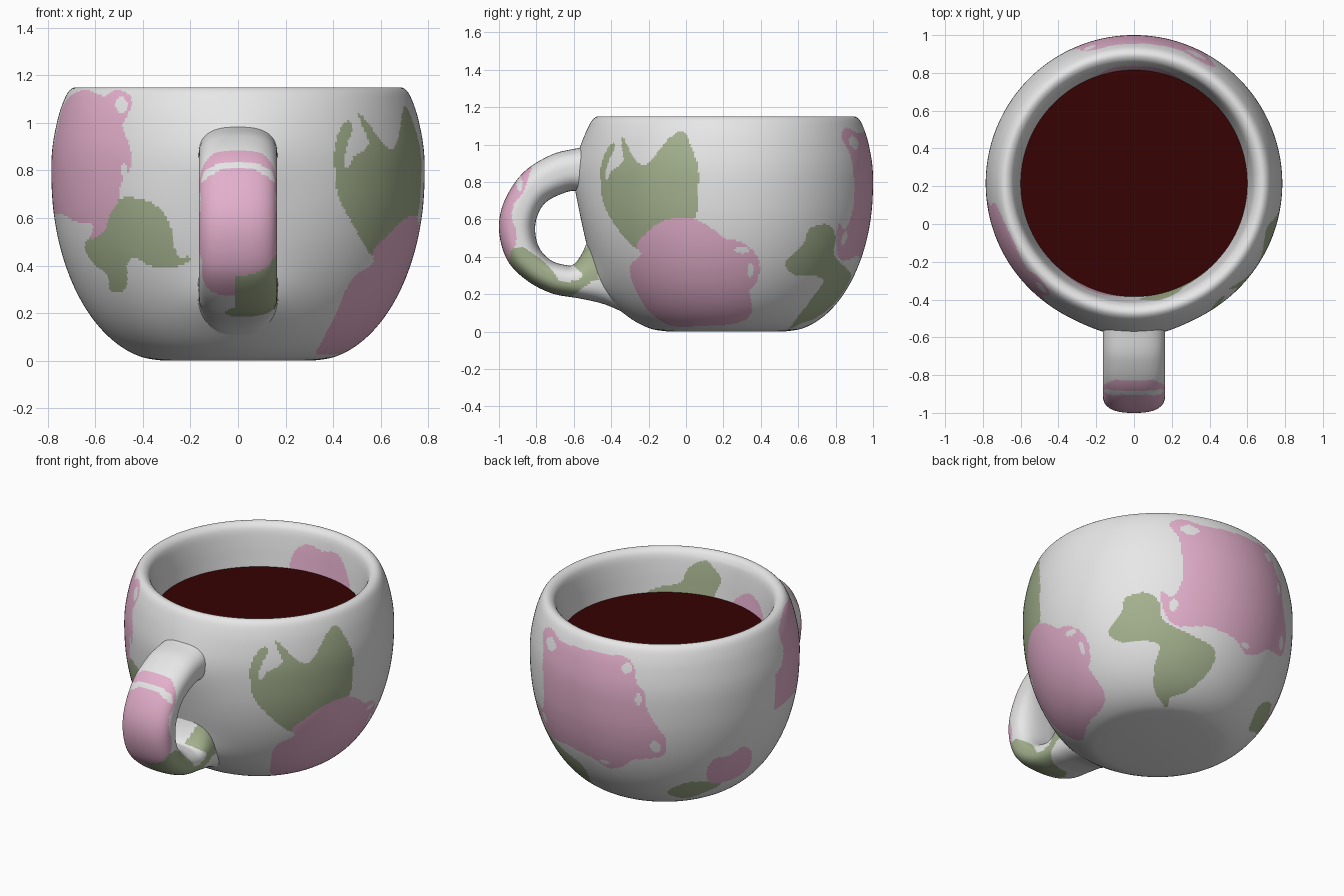
import bpy, bmesh
from math import sin, cos, pi, radians, ceil, exp
from mathutils import Vector

if "Cube" in bpy.data.objects:
    bpy.data.objects.remove(bpy.data.objects["Cube"], do_unlink=True)

AXIS = Vector((0, .215, 0))          # centre line of the cup
FRONT, RIGHT, BACK, LEFT = 0, 90, 180, 270


def make_material(name, colour):
    mat = bpy.data.materials.new(name)
    mat.use_nodes = True
    mat.diffuse_color = (*colour, 1)
    bsdf = next(n for n in mat.node_tree.nodes if n.type == 'BSDF_PRINCIPLED')
    bsdf.inputs["Base Color"].default_value = (*colour, 1)
    return mat


GLAZES = {"white": make_material("white glaze", (.8, .8, .8)),
          "pink": make_material("pink petal", (.77, .43, .6)),
          "green": make_material("leaf green", (.37, .44, .27))}
COFFEE = make_material("dark coffee", (.038, .0005, .0005))


def smooth(points, step, closed=False):
    """Resample points of any dimension along a Catmull-Rom curve."""
    pts = [Vector(p) for p in points]
    count = len(pts)

    def at(i):
        return pts[i % count] if closed else pts[max(0, min(count - 1, i))]

    result = []
    for i in range(count if closed else count - 1):
        a, b, c, d = at(i - 1), at(i), at(i + 1), at(i + 2)
        n = max(1, ceil((c - b).length / step))
        for t in (k / n for k in range(n)):
            result.append(b + (c - a) * (t / 2) + (a * 2 - b * 5 + c * 4 - d) * (t * t / 2)
                          + (b * 3 - a - c * 3 + d) * (t ** 3 / 2))
    return result if closed else result + [pts[-1]]


def finish(bm, name, materials):
    bmesh.ops.recalc_face_normals(bm, faces=bm.faces)
    mesh = bpy.data.meshes.new(name)
    bm.to_mesh(mesh)
    bm.free()
    mesh.shade_smooth()
    for mat in materials:
        mesh.materials.append(mat)
    obj = bpy.data.objects.new(name, mesh)
    bpy.context.collection.objects.link(obj)
    return obj


def contains(outline, u, v):
    hit = False
    x0, y0 = outline[-1]
    for x, y in outline:
        if (y > v) != (y0 > v) and u < (x0 - x) * (v - y) / (y0 - y) + x:
            hit = not hit
        x0, y0 = x, y
    return hit


def paint(part, colour, turn, points, tilt=0, inner=False):
    """Colour the faces that lie in an outline projected from one direction."""
    az, el = radians(turn), radians(tilt)
    right, level = Vector((cos(az), sin(az), 0)), Vector((sin(az), -cos(az), 0))
    up = Vector((0, 0, cos(el))) - level * sin(el)
    toward = level * cos(el) + Vector((0, 0, sin(el)))
    outline = [tuple(p) for p in smooth(points, .03, closed=True)]
    us, vs = zip(*outline)
    low_u, high_u, low_v, high_v = min(us), max(us), min(vs), max(vs)
    for face, centre, normal, is_inner in part:
        if is_inner == inner and normal.dot(toward) > 0:
            u, v = centre.dot(right), centre.dot(up)
            if low_u < u < high_u and low_v < v < high_v and contains(outline, u, v):
                face.material_index = list(GLAZES).index(colour)


def spot(u, v, a, b):
    return [(u - a, v), (u, v + b), (u + a, v), (u, v - b)]


def face_table(obj, hollow):
    return [(f, f.center.copy(), f.normal.copy(),
             hollow and (f.center - AXIS).xy.dot(f.normal.xy) < 0) for f in obj.data.polygons]


# Cup body: lathed wall with a rounded lip, hollow inside
belly = [(.31 + .475 * sin(pi / 16 * k), .78 - .78 * cos(pi / 16 * k)) for k in range(9)]
lip = [(.78, .9), (.757, 1.02), (.73, 1.1), (.707, 1.138), (.68, 1.15), (.65, 1.135),
       (.632, 1.1), (.617, 1.02), (.605, .93), (.595, .85)]
profile = [(0, 0)] + [tuple(p) for p in smooth(belly + lip, .0105)]
profile += [(.57, .7), (.45, .35), (0, .12)]
bm = bmesh.new()
verts = [bm.verts.new((r, AXIS.y, z)) for r, z in profile]
edges = [bm.edges.new(pair) for pair in zip(verts, verts[1:])]
bmesh.ops.spin(bm, geom=verts + edges, cent=AXIS, axis=(0, 0, 1), angle=2 * pi, steps=450)
bmesh.ops.remove_doubles(bm, verts=bm.verts, dist=.0002)
# Soft swellings of the outer wall where the handle joins
for vert in bm.verts:
    x, y, z = vert.co
    if y < 0 and (vert.co - AXIS).xy.length > (.46 if z < .5 else .64):
        vert.co.y -= (.03 * exp(-(x / .23) ** 2 - ((z - .85) / .18) ** 2)
                      + .045 * exp(-(x / .2) ** 2 - ((z - .25) / .12) ** 2))
cup = finish(bm, "cup_body", GLAZES.values())

# Handle: rounded band; each station has outer y, z, inner y, z and half width
stations = [
    (-.47, 1, -.47, .68, .168), (-.58, .98, -.58, .75, .165), (-.72, .945, -.68, .73, .165),
    (-.87, .85, -.76, .68, .165), (-.97, .7, -.8, .6, .165), (-1, .55, -.805, .52, .165),
    (-.96, .39, -.78, .44, .165), (-.86, .28, -.72, .38, .165), (-.72, .205, -.65, .357, .165),
    (-.56, .175, -.6, .36, .165), (-.42, .14, -.55, .43, .168), (-.25, .06, -.5, .56, .172)]
SIDES = 88


def rounded(value):
    return abs(value) ** .78 * (1 if value > 0 else -1)


bm = bmesh.new()
rings = []
for oy, oz, iy, iz, half in smooth(stations, .012):
    outer, inside = Vector((0, oy, oz)), Vector((0, iy, iz))
    angles = [2 * pi * (k + .5) / SIDES for k in range(SIDES)]
    rings.append([bm.verts.new((outer + inside) / 2 + (outer - inside) / 2 * rounded(sin(a))
                               + Vector((half * rounded(cos(a)), 0, 0))) for a in angles])
for ring, after in zip(rings, rings[1:]):
    for k in range(SIDES):
        bm.faces.new((ring[k - 1], ring[k], after[k], after[k - 1]))
bm.faces.new(rings[0])
bm.faces.new(rings[-1])
handle = finish(bm, "handle", GLAZES.values())

# Coffee surface
bm = bmesh.new()
bmesh.ops.create_circle(bm, cap_ends=True, segments=96, radius=.602)
bmesh.ops.translate(bm, verts=bm.verts, vec=AXIS + Vector((0, 0, .89)))
finish(bm, "coffee", [COFFEE])

# Leaves around the outside
wall = face_table(cup, True)
paint(wall, "green", RIGHT, [
    (-.457, .79), (-.452, .9), (-.418, .98), (-.385, 1.01), (-.38, .985), (-.41, .92), (-.428, .86),
    (-.425, .8), (-.4, .86), (-.36, .885), (-.335, .92), (-.345, 1), (-.34, 1.04), (-.32, 1.01),
    (-.28, .93), (-.24, .89), (-.19, .91), (-.12, 1), (-.07, 1.05), (-.01, 1.07), (.03, .98),
    (.065, .88), (.065, .75), (.04, .6), (-.14, .56), (-.22, .44), (-.3, .47), (-.38, .57), (-.44, .68)])
paint(wall, "green", FRONT, [
    (-.64, .5), (-.58, .56), (-.545, .65), (-.475, .685), (-.39, .675), (-.32, .63), (-.285, .57),
    (-.27, .48), (-.24, .43), (-.21, .445), (-.205, .415), (-.29, .39), (-.37, .4), (-.43, .43),
    (-.465, .41), (-.465, .32), (-.5, .285), (-.54, .3), (-.55, .36), (-.61, .41), (-.64, .46)])
paint(wall, "green", 140, [
    (-.15, .73), (-.07, .85), (-.05, .93), (.07, .96), (.15, .9), (.17, .8), (.3, .73), (.45, .65),
    (.47, .57), (.41, .47), (.3, .38), (.21, .35), (.19, .29), (.12, .39), (.12, .54), (.15, .65),
    (.06, .68), (-.07, .67)], tilt=-30)
paint(wall, "green", 215, [(-.11, -.15), (.02, -.09), (.2, -.1), (.12, -.15), (-.01, -.19)], tilt=23)

# Petals around the outside
paint(wall, "pink", RIGHT, [
    (-.3, .32), (-.29, .37), (-.24, .41), (-.26, .47), (-.16, .57), (-.05, .61), (.05, .6),
    (.14, .55), (.2, .5), (.29, .48), (.37, .42), (.395, .34), (.37, .25), (.34, .22), (.35, .1),
    (.27, .045), (.08, .03), (-.08, .03), (-.2, .11), (-.27, .22)])
paint(wall, "pink", FRONT, [
    (-.78, .62), (-.79, .8), (-.76, .97), (-.73, 1.08), (-.68, 1.13), (-.62, 1.135), (-.56, 1.11),
    (-.53, 1.135), (-.47, 1.13), (-.445, 1.09), (-.465, 1.03), (-.485, .99), (-.45, .88),
    (-.455, .8), (-.49, .75), (-.505, .67), (-.54, .61), (-.56, .55), (-.62, .51), (-.61, .57),
    (-.67, .58), (-.75, .62)])
paint(wall, "pink", BACK, [
    (-.43, 1.04), (-.36, 1.09), (-.24, 1.06), (-.1, 1.07), (.12, 1.08), (.22, 1.08), (.28, 1.02),
    (.3, .94), (.35, .88), (.36, .78), (.42, .65), (.45, .57), (.42, .47), (.33, .44), (.25, .42),
    (.18, .36), (.08, .33), (-.02, .38), (-.2, .4), (-.37, .38), (-.45, .46), (-.48, .58),
    (-.42, .55), (-.38, .68), (-.39, .85), (-.4, .95)])
paint(wall, "pink", 215, [(.12, -.02), (.17, .05), (.26, .07), (.33, .12), (.38, .09), (.37, 0),
                          (.29, -.07), (.15, -.1)], tilt=23)

# Unpainted gaps between petal edges
for turn, gap in [
        (FRONT, (-.49, 1.075, .028, .04)), (FRONT, (-.48, .8, .015, .035)),
        (RIGHT, (.3, .435, .045, .02)), (RIGHT, (.345, .33, .018, .045)),
        (BACK, (.235, 1.02, .035, .035)), (BACK, (.315, .84, .02, .045)),
        (BACK, (.39, .53, .03, .045)), (BACK, (-.33, 1.01, .055, .04)),
        (BACK, (-.41, .5, .025, .04)), (BACK, (.07, .37, .035, .017))]:
    paint(wall, "white", turn, spot(*gap))

# Patches on the inside of the rim
paint(wall, "pink", FRONT, [(-.15, .85), (-.16, 1), (-.08, 1.055), (.01, 1.035), (.12, 1.055),
                            (.21, .99), (.25, .85)], inner=True)
paint(wall, "green", BACK, [(-.42, .87), (-.38, .92), (-.27, .95), (-.23, 1.05), (-.14, 1.1),
                            (-.08, 1.06), (-.03, 1.01), (-.06, .92), (-.12, .86)], inner=True)
paint(wall, "pink", BACK, [(.06, .85), (.12, .95), (.22, .99), (.34, .94), (.36, .85)], inner=True)

# Petal and leaf on the handle
band = face_table(handle, False)
petal = [(-.83, .89), (-.845, .82), (-.87, .74), (-.92, .68), (-.93, .6), (-.905, .54), (-.91, .47),
         (-.93, .42), (-.89, .36), (-.85, .27), (-.95, .25), (-1.05, .5), (-1.03, .8), (-.92, .92)]
for side, sign in ((RIGHT, 1), (LEFT, -1)):
    paint(band, "pink", side, [(sign * y, z) for y, z in petal])
    paint(band, "white", side, spot(sign * -.89, .79, .018, .045))
paint(band, "green", RIGHT, [(-.93, .42), (-.89, .455), (-.78, .39), (-.695, .3), (-.66, .21),
                             (-.78, .22), (-.88, .28), (-.94, .36)])
paint(band, "green", FRONT, [(-.055, .54), (.05, .62), (.105, .72), (.126, .815), (.18, .83),
                             (.18, .56), (.165, .48), (.09, .47), (-.02, .48)], tilt=-30)
